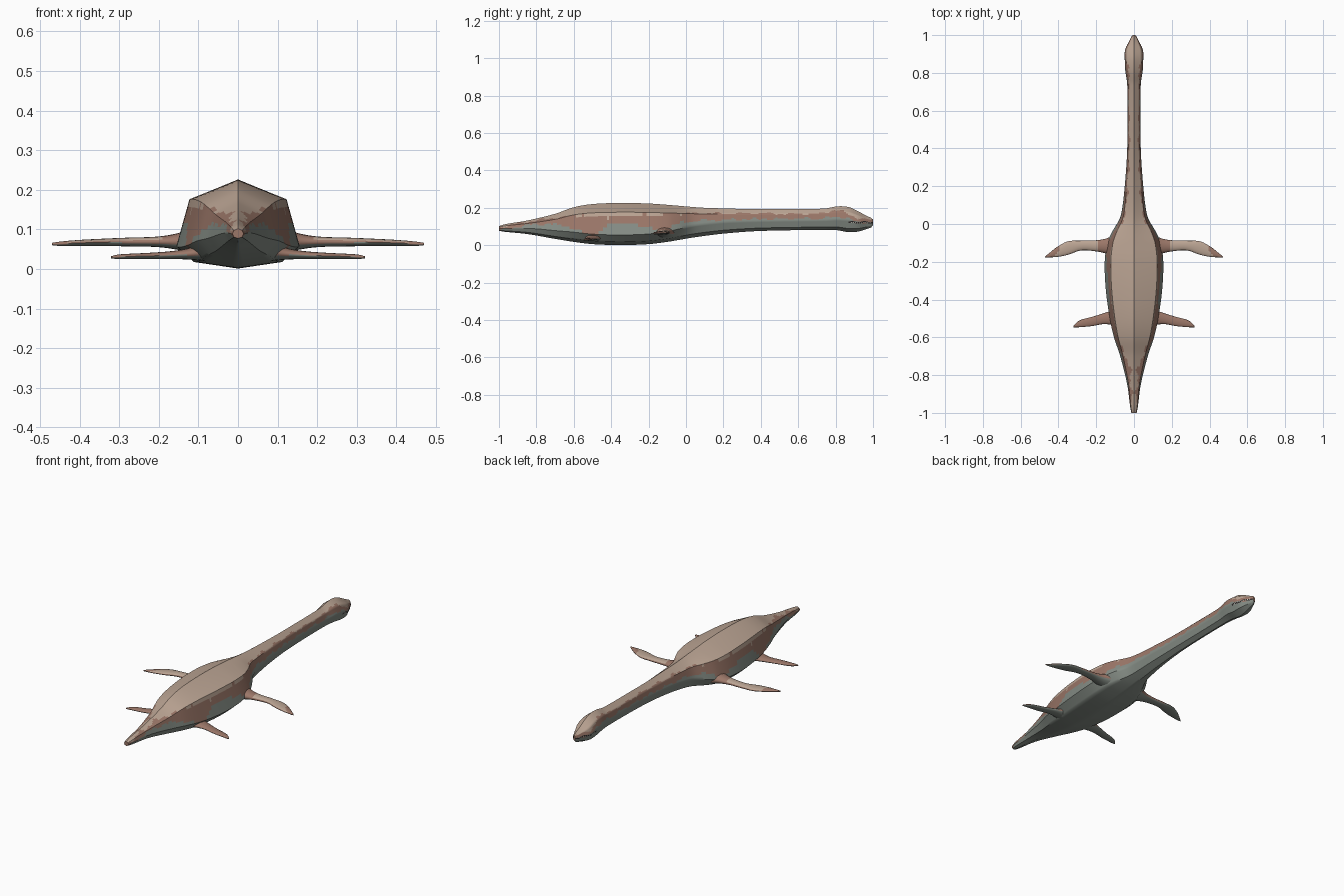
import bpy, bmesh, math

if "Cube" in bpy.data.objects:
    bpy.data.objects.remove(bpy.data.objects["Cube"])

def material(name, rgb):
    m = bpy.data.materials.new(name)
    m.diffuse_color = (*rgb, 1)
    m.use_nodes = True
    m.node_tree.nodes["Principled BSDF"].inputs["Base Color"].default_value = m.diffuse_color
    return m

TAN = material("tan back", (0.50, 0.375, 0.295))
BROWN = material("brown flank", (0.33, 0.185, 0.14))
GREY = material("grey belly", (0.235, 0.265, 0.235))
DARK = material("dark mouth", (0.03, 0.025, 0.025))
IVORY = material("ivory teeth", (0.6, 0.56, 0.48))

def curve(points, t):
    """Smooth interpolation of the columns after the first one."""
    n = len(points)
    t = min(max(t, points[0][0]), points[-1][0])
    i = next(k for k in range(n - 1) if t <= points[k + 1][0])
    a, b = points[i], points[i + 1]
    h = b[0] - a[0]
    u = (t - a[0]) / h
    p, q = points[max(i - 1, 0)], points[min(i + 2, n - 1)]
    out = []
    for c in range(1, len(a)):
        m0 = (b[c] - p[c]) / (b[0] - p[0]) * h
        m1 = (q[c] - a[c]) / (q[0] - a[0]) * h
        out.append((2*u**3 - 3*u*u + 1) * a[c] + (u**3 - 2*u*u + u) * m0
                   + (3*u*u - 2*u**3) * b[c] + (u**3 - u*u) * m1)
    return out

def finish(name, bm, mats, rule=None, angle=40):
    bmesh.ops.recalc_face_normals(bm, faces=bm.faces)
    if rule:
        for f in bm.faces:
            f.material_index = rule(f)
    me = bpy.data.meshes.new(name)
    bm.to_mesh(me)
    bm.free()
    ob = bpy.data.objects.new(name, me)
    bpy.context.collection.objects.link(ob)
    for m in mats:
        me.materials.append(m)
    bpy.ops.object.select_all(action='DESELECT')
    ob.select_set(True)
    bpy.context.view_layer.objects.active = ob
    bpy.ops.object.shade_smooth_by_angle(angle=math.radians(angle))
    return ob

def loft(rings):
    bm = bmesh.new()
    rows = [[bm.verts.new(p) for p in r] for r in rings]
    n = len(rows[0])
    for a, b in zip(rows, rows[1:]):
        for i in range(n):
            bm.faces.new((a[i], a[(i + 1) % n], b[(i + 1) % n], b[i]))
    bm.faces.new(rows[0])
    bm.faces.new(rows[-1])
    return bm

# Body: y, half width, top, bottom, relative height of widest line
BODY = [(-1, .014, .102, .077, .45), (-.97, .02, .112, .072, .45),
        (-.85, .036, .132, .06, .42), (-.7, .073, .168, .034, .33),
        (-.6, .106, .203, .018, .28), (-.5, .128, .22, .006, .25),
        (-.35, .149, .226, .001, .24), (-.2, .155, .223, .006, .25),
        (-.1, .141, .216, .018, .28), (-.04, .115, .211, .028, .32),
        (.03, .075, .205, .04, .38), (.1, .06, .2, .05, .42),
        (.2, .049, .197, .062, .45), (.35, .038, .193, .074, .45),
        (.5, .034, .193, .079, .45), (.74, .036, .196, .082, .45),
        (.81, .046, .208, .08, .45), (.87, .049, .204, .07, .48),
        (.92, .047, .182, .073, .5), (.96, .029, .16, .085, .52),
        (.99, .014, .146, .095, .52), (1, .006, .138, .106, .52)]

def profile(y):
    w, top, bot, mid = curve(BODY, y)
    h = top - bot
    return [(x * w, bot + h * z) for x, z in
            ((0, 1), (.79, .78), (1, mid), (.73, .3 * mid), (0, 0))]

def body_ring(y, sub=6):
    p = profile(y)
    half = [(a[0] + (b[0] - a[0]) * k / sub, a[1] + (b[1] - a[1]) * k / sub)
            for a, b in zip(p, p[1:]) for k in range(sub)] + [p[-1]]
    return [(x, y, z) for x, z in half] + [(-x, y, z) for x, z in half[-2:0:-1]]

# Colour borders: y, lower edge of tan, upper edge of grey
BORDER = [(-1, .096, .08), (-.8, .133, .112), (-.65, .152, .104), (-.56, .16, .075),
          (-.48, .155, .06), (-.41, .15, .105), (-.3, .158, .118), (-.2, .162, .09),
          (-.13, .16, .075), (-.06, .168, .11), (.05, .17, .13), (.4, .17, .14),
          (.7, .168, .143), (.8, .187, .15), (.86, .172, .145),
          (.92, .145, .122), (1, .135, .12)]

def body_colour(f):
    c = f.calc_center_median()
    tan, grey = curve(BORDER, c.y)
    wave = .004 * math.sin(47 * c.y) + .003 * math.sin(113 * c.y + 1)
    return 0 if c.z > tan + wave else (1 if c.z > grey - wave else 2)

finish("body_neck_and_head", loft([body_ring(-1 + 2 * i / 180) for i in range(181)]),
       [TAN, BROWN, GREY], body_colour)

# Flippers: x, leading y, trailing y, lower z, upper z
FRONT = [(.09, -.05, -.185, .035, .11), (.145, -.076, -.158, .047, .092),
         (.2, -.086, -.145, .055, .082), (.28, -.088, -.14, .057, .079),
         (.35, -.092, -.163, .058, .076), (.405, -.12, -.174, .058, .073),
         (.45, -.155, -.177, .058, .069), (.47, -.172, -.177, .06, .066)]
REAR = [(.07, -.435, -.55, .018, .075), (.115, -.457, -.535, .023, .055),
        (.16, -.472, -.53, .025, .046), (.22, -.491, -.54, .025, .041),
        (.28, -.507, -.546, .025, .038), (.305, -.522, -.547, .025, .036),
        (.321, -.54, -.547, .027, .032)]

def flipper(name, stations, side, pale):
    rings = []
    x0, x1 = stations[0][0], stations[-1][0]
    for i in range(31):
        x = x0 + (x1 - x0) * i / 30
        lead, trail, low, high = curve(stations, x)
        yc, zc = (lead + trail) / 2, (low + high) / 2
        rings.append([(side * x, yc + (lead - trail) / 2 * math.cos(a),
                       zc + (high - low) / 2 * math.sin(a))
                      for a in (2 * math.pi * k / 16 for k in range(16))])

    def colour(f):
        c = f.calc_center_median()
        if f.normal.z < -.45:
            return 2
        on_pale = .19 < abs(c.x) < .41 + .02 * math.sin(60 * c.y)
        return 0 if pale and on_pale and f.normal.z > .75 else 1
    finish(name, loft(rings), [TAN, BROWN, GREY], colour, 60)

for side, word in ((1, "right"), (-1, "left")):
    flipper("front_flipper_" + word, FRONT, side, True)
    flipper("rear_flipper_" + word, REAR, side, False)

# Mouth line and teeth follow the side of the head
def head_x(y, z):
    p = profile(y)
    for a, b in zip(p, p[1:]):
        if b[1] <= z <= a[1]:
            return a[0] + (b[0] - a[0]) * (a[1] - z) / (a[1] - b[1])
    return 0

for side, word in ((1, "right"), (-1, "left")):
    bm = bmesh.new()
    rows = []
    for i in range(25):
        y = .87 + .13 * i / 24
        z = .122 + .003 * math.sin(i * .5)
        rows.append([bm.verts.new((side * (head_x(y, z + d) + .0012), y, z + d))
                     for d in (.004, -.004)])
    for a, b in zip(rows, rows[1:]):
        bm.faces.new((a[0], a[1], b[1], b[0]))
    finish("mouth_line_" + word, bm, [DARK])
    bm = bmesh.new()
    for i in range(10):
        y = .885 + .011 * i
        v = [bm.verts.new((side * (head_x(yy, zz) + .002), yy, zz))
             for yy, zz in ((y - .003, .125), (y + .003, .125), (y, .116))]
        bm.faces.new(v)
    finish("teeth_" + word, bm, [IVORY])
